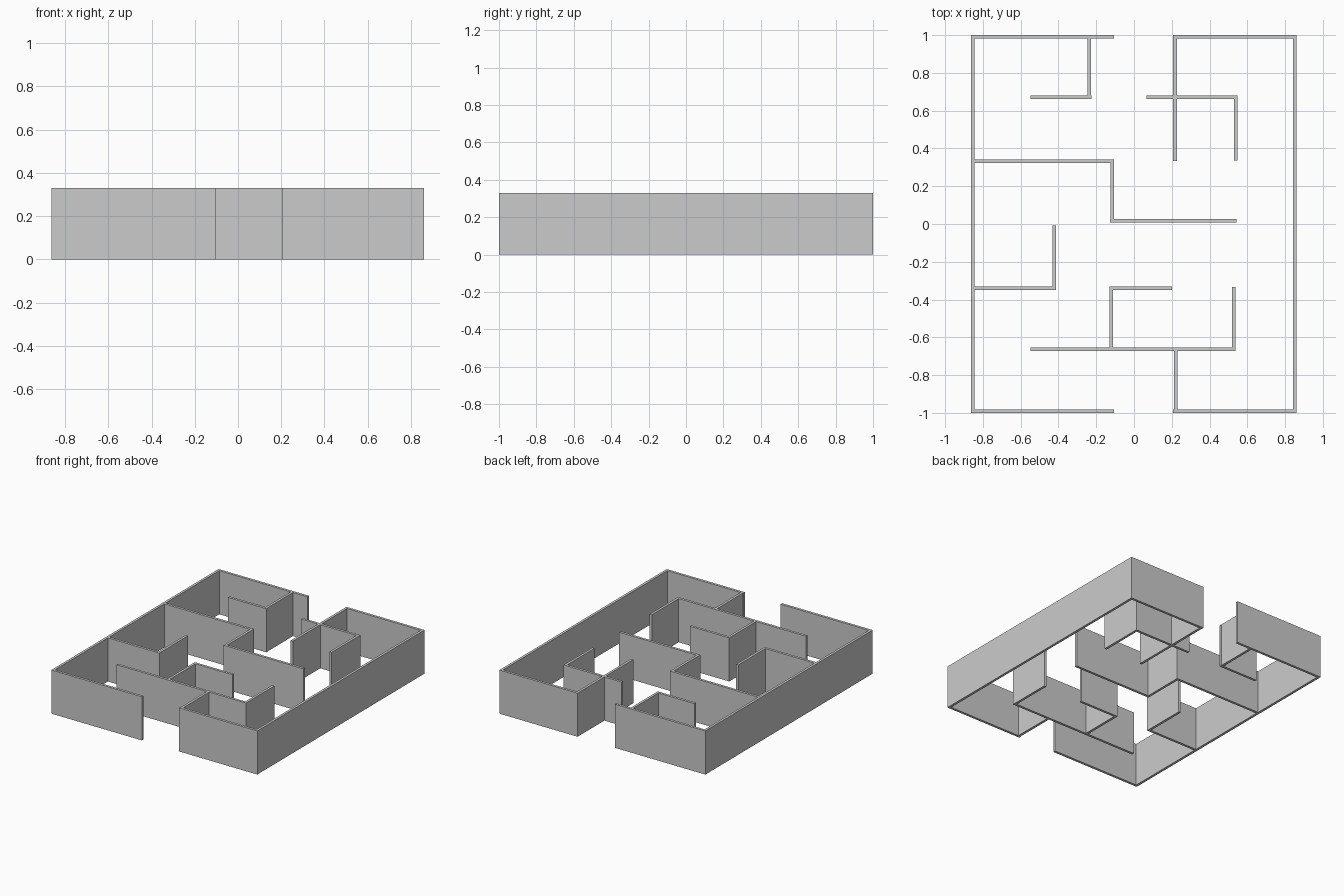
import bpy, bmesh

if "Cube" in bpy.data.objects:
    bpy.data.objects.remove(bpy.data.objects["Cube"])

HEIGHT = 0.33
T = 0.019  # wall thickness


def wall(name, x0, x1, y0, y1):
    """Box wall standing on the floor plane."""
    bm = bmesh.new()
    bmesh.ops.create_cube(bm, size=1)
    for v in bm.verts:
        v.co.x = x1 if v.co.x > 0 else x0
        v.co.y = y1 if v.co.y > 0 else y0
        v.co.z = HEIGHT if v.co.z > 0 else 0
    me = bpy.data.meshes.new(name)
    bm.to_mesh(me)
    bm.free()
    bpy.context.collection.objects.link(bpy.data.objects.new(name, me))


def along_x(name, y, x0, x1):
    wall(name, x0, x1, y - T / 2, y + T / 2)


def along_y(name, x, y0, y1):
    wall(name, x - T / 2, x + T / 2, y0, y1)


# Outer walls, with an entrance gap at front and back
along_y("outer_wall_left", -0.853, -1, 1)
along_y("outer_wall_right", 0.852, -1, 1)
for side, y in (("front", -0.9905), ("back", 0.9905)):
    along_x(f"outer_wall_{side}_left", y, -0.8625, -0.105)
    along_x(f"outer_wall_{side}_right", y, 0.207, 0.8615)

# Inner walls running left to right
for name, y, x0, x1 in (
    ("back_left_hook", 0.67, -0.547, -0.225),
    ("back_cross", 0.67, 0.065, 0.548),
    ("left_shelf", 0.333, -0.853, -0.106),
    ("centre_bar", 0.017, -0.126, 0.543),
    ("left_stub", -0.341, -0.853, -0.415),
    ("front_hook", -0.341, -0.129, 0.2),
    ("front_bar", -0.664, -0.547, 0.538),
):
    along_x("inner_wall_" + name, y, x0, x1)

# Inner walls running front to back
for name, x, y0, y1 in (
    ("back_left_drop", -0.236, 0.661, 0.99),
    ("back_entrance_side", 0.217, 0.333, 0.99),
    ("back_right_drop", 0.539, 0.335, 0.679),
    ("centre_step", -0.116, 0.008, 0.342),
    ("left_return", -0.423, -0.35, -0.008),
    ("front_riser", -0.12, -0.664, -0.332),
    ("front_right_riser", 0.529, -0.673, -0.333),
    ("front_entrance_side", 0.22, -0.99, -0.664),
):
    along_y("inner_wall_" + name, x, y0, y1)
